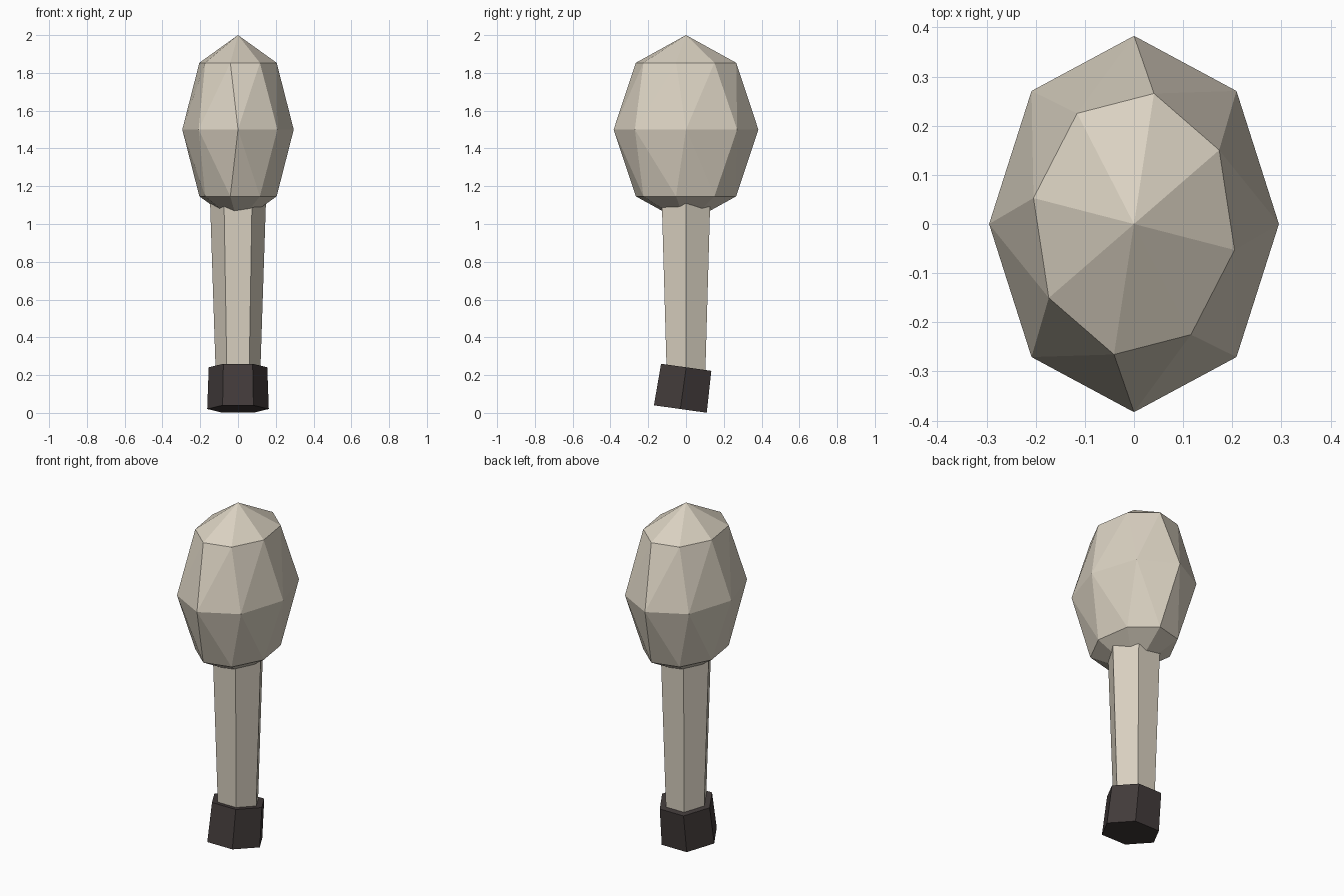
import bpy
import bmesh
from math import radians, cos, sin, tau
from mathutils import Matrix

cube = bpy.data.objects.get("Cube")
if cube:
    bpy.data.objects.remove(cube, do_unlink=True)


def material(name, rgb):
    mat = bpy.data.materials.new(name)
    mat.use_nodes = True
    colour = (*rgb, 1.0)
    mat.diffuse_color = colour
    bsdf = next(n for n in mat.node_tree.nodes if n.type == 'BSDF_PRINCIPLED')
    bsdf.inputs["Base Color"].default_value = colour
    return mat


def finish(name, bm, mat, transform):
    bm.transform(transform)
    bmesh.ops.recalc_face_normals(bm, faces=bm.faces)
    mesh = bpy.data.meshes.new(name)
    bm.to_mesh(mesh)
    bm.free()
    mesh.materials.append(mat)
    obj = bpy.data.objects.new(name, mesh)
    bpy.context.collection.objects.link(obj)


def hex_column(name, bottom_radius, top_radius, height, mat, transform):
    """Tapered six-sided column with corners on the x axis."""
    bm = bmesh.new()
    rings = [[bm.verts.new((r * cos(tau * i / 6), r * sin(tau * i / 6), z))
              for i in range(6)]
             for r, z in ((bottom_radius, 0), (top_radius, height))]
    for ring in rings:
        bm.faces.new(ring)
    for i in range(6):
        j = (i + 1) % 6
        bm.faces.new((rings[0][i], rings[0][j], rings[1][j], rings[1][i]))
    finish(name, bm, mat, transform)


cream = material("cream", (0.70, 0.64, 0.535))
charcoal = material("charcoal", (0.055, 0.044, 0.043))

# Faceted head: low-poly ball with upper and lower rings twisted clockwise
bm = bmesh.new()
bmesh.ops.create_uvsphere(bm, u_segments=8, v_segments=4, radius=1)
rings = [v for v in bm.verts if 0.1 < abs(v.co.z) < 0.9]
bmesh.ops.rotate(bm, verts=rings, cent=(0, 0, 0),
                 matrix=Matrix.Rotation(radians(-11.25), 3, 'Z'))
bmesh.ops.triangulate(bm, faces=bm.faces[:], quad_method='SHORT_EDGE')
finish("head", bm, cream,
       Matrix.Translation((0, 0, 1.5)) @ Matrix.Diagonal((0.295, 0.383, 0.5, 1)))

# Tapered leg, its ends buried in the head and the foot
hex_column("leg", 0.116, 0.148, 0.97, cream, Matrix.Translation((0, 0, 0.15)))

# Tilted dark foot
hex_column("foot", 0.163, 0.155, 0.223, charcoal,
           Matrix.Translation((0, -0.03, 0.0205)) @ Matrix.Rotation(radians(-8), 4, 'X'))
